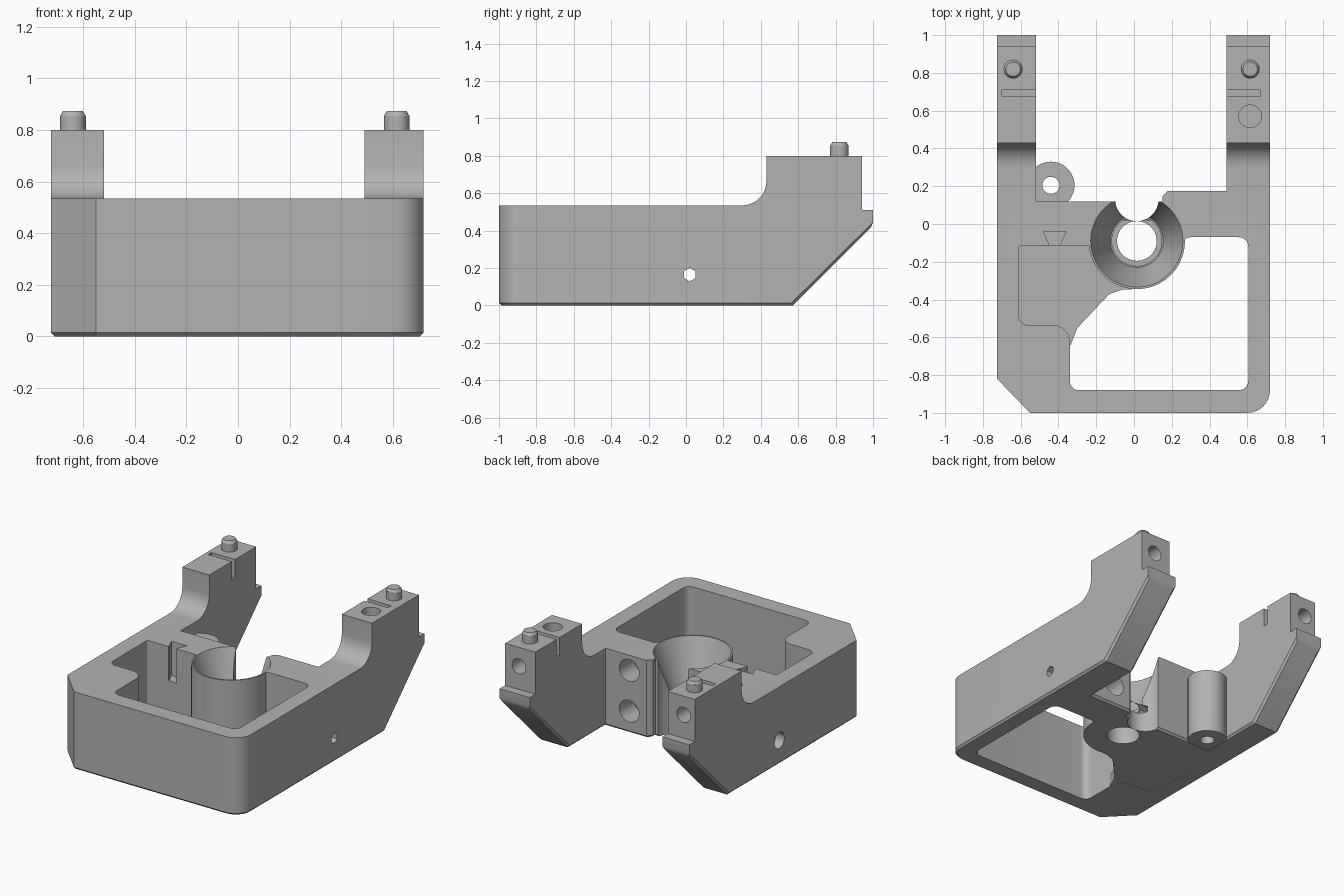
import bpy, bmesh, math
from mathutils import Vector, Matrix

cube = bpy.data.objects.get("Cube")
if cube:
    bpy.data.objects.remove(cube, do_unlink=True)

GREY = (0.45, 0.45, 0.45, 1)
mat = bpy.data.materials.new("machined grey")
mat.use_nodes = True
mat.diffuse_color = GREY
mat.node_tree.nodes["Principled BSDF"].inputs["Base Color"].default_value = GREY


def add(name, bm):
    bmesh.ops.recalc_face_normals(bm, faces=bm.faces)
    mesh = bpy.data.meshes.new(name)
    bm.to_mesh(mesh)
    bm.free()
    mesh.materials.append(mat)
    obj = bpy.data.objects.new(name, mesh)
    bpy.context.collection.objects.link(obj)
    return obj


def rounded(corners, steps=8):
    """Outline from (x, y[, radius]) corners, with filleted corners."""
    out = []
    for i, c in enumerate(corners):
        p = Vector(c[:2])
        if len(c) == 2:
            out.append(p)
            continue
        a = (Vector(corners[i - 1][:2]) - p).normalized()
        b = (Vector(corners[(i + 1) % len(corners)][:2]) - p).normalized()
        half = a.angle(b) / 2
        centre = p + (a + b).normalized() * c[2] / math.sin(half)
        start = p + a * c[2] / math.tan(half) - centre
        end = p + b * c[2] / math.tan(half) - centre
        turn = -start.angle_signed(end)
        for k in range(steps + 1):
            out.append(centre + Matrix.Rotation(turn * k / steps, 2) @ start)
    return out


def prism(name, corners, lo, hi, along_x=False):
    bm = bmesh.new()
    pts = rounded(corners)
    place = (lambda p, h: (h, p.x, p.y)) if along_x else (lambda p, h: (p.x, p.y, h))
    low = [bm.verts.new(place(p, lo)) for p in pts]
    top = [bm.verts.new(place(p, hi)) for p in pts]
    bm.faces.new(low)
    bm.faces.new(top)
    for i in range(len(pts)):
        bm.faces.new((low[i - 1], low[i], top[i], top[i - 1]))
    return add(name, bm)


def rod(name, start, end, r, r_end=None, sides=40):
    start, end = Vector(start), Vector(end)
    axis = end - start
    bm = bmesh.new()
    bmesh.ops.create_cone(bm, cap_ends=True, segments=sides, radius1=r,
                          radius2=r if r_end is None else r_end, depth=axis.length)
    turn = axis.to_track_quat("Z", "Y").to_matrix().to_4x4()
    bm.transform(Matrix.Translation((start + end) / 2) @ turn)
    return add(name, bm)


def post(name, x, y, lo, hi, r, r_end=None):
    return rod(name, (x, y, lo), (x, y, hi), r, r_end)


def combine(target, other, operation="DIFFERENCE"):
    mod = target.modifiers.new("combine", "BOOLEAN")
    mod.operation, mod.solver, mod.object = operation, "EXACT", other
    bpy.context.view_layer.update()
    graph = bpy.context.evaluated_depsgraph_get()
    mesh = bpy.data.meshes.new_from_object(target.evaluated_get(graph))
    target.modifiers.clear()
    target.data = mesh
    bpy.data.objects.remove(other, do_unlink=True)


# Body: side profile crossed with the plan outline
side = [(-1, 0), (.57, 0), (1, .43), (1, .51), (.94, .51), (.94, .8),
        (.43, .8), (.43, .535, .13), (-1, .535)]
plan = [(-.725, -.82), (-.55, -1), (.72, -1, .12), (.72, 1.1), (.49, 1.1), (.49, .175),
        (.18, .175), (.15, .145), (.15, .12), (-.52, .12), (-.52, 1.1), (-.725, 1.1)]
body = prism("body", side, -.9, .9, along_x=True)
combine(body, prism("outline", plan, -.2, 1.2), "INTERSECT")

# Chamfer round the underside
bm = bmesh.new()
bm.from_mesh(body.data)
bm.normal_update()
rim = []
for e in bm.edges:
    if len(e.link_faces) == 2:
        low, high = sorted(f.normal.z for f in e.link_faces)
        if low < -.5 and abs(high) < .3:
            rim.append(e)
bmesh.ops.bevel(bm, geom=rim, offset=.014, segments=1, affect="EDGES", clamp_overlap=True)
bm.to_mesh(body.data)
bm.free()

# Round rear boss with a recess above it
combine(body, post("boss", -.44, .205, .004, .45, .125), "UNION")
combine(body, post("recess", -.44, .205, .45, .6, .125))

# Open pocket, leaving the funnel housing and the side boss
pocket = prism("pocket", [(-.34, -.88, .05), (.605, -.88, .05), (.605, -.07, .05),
               (.265, -.07, .05), (.22, -.2), (-.22, -.115), (-.61, -.115, .01),
               (-.61, -.535, .05), (-.34, -.535, .09)], -.1, .7)
CX, CY = .015, -.09
combine(pocket, post("housing", CX, CY, -.2, .8, .255))
combine(pocket, post("side_boss", .615, -.45, -.2, .8, .115))
combine(body, pocket)

# Funnel, its bore and the opening at the back
combine(body, post("cone", CX, CY, .25, .545, .14, .248))
combine(body, post("seat", CX, CY, .2, .26, .132))
combine(body, post("bore", CX, CY, -.1, .3, .105))
combine(body, post("rear_opening", CX, .13, -.1, .7, .115))

# Vertical screw holes, counterbored from below
for x, y in ((-.44, .205), (-.45, -.65), (.615, -.45)):
    combine(body, post("screw_hole", x, y, -.1, .7, .045))
    combine(body, post("counterbore", x, y, -.1, .12, .08))

# Dovetail slot and hole in the pocket wall
combine(body, prism("dovetail", [(-.45, -.13), (-.39, -.13), (-.39, -.105),
                    (-.36, -.04), (-.48, -.04), (-.45, -.105)], .3, .6))
combine(body, rod("wall_hole", (-.42, -.2, .2), (-.42, -.02, .2), .06))

# Rear face holes and the cross hole through both sides
for z in (.15, .43):
    combine(body, rod("rear_hole", (.31, .3, z), (.31, .02, z), .075))
combine(body, rod("cross_hole", (-.9, .02, .165), (.9, .02, .165), .036, sides=6))
for s in (-1, 1):
    combine(body, rod("side_counterbore", (s * .66, .02, .165), (s * .9, .02, .165), .055))

# Arm details: top hole, slot and end hole, with a pin on each
for label, x, lo, hi in (("right", -.64, -.7, -.45), ("left", .615, .4, .67)):
    combine(body, post("arm_hole", x, .57, .6, .9, .06))
    combine(body, post("arm_pilot", x, .57, .5, .65, .04))
    combine(body, prism("arm_slot", [(lo, .675), (hi, .675), (hi, .71), (lo, .71)], .67, .9))
    combine(body, rod("end_hole", (x, 1.1, .67), (x, .8, .67), .052))
    pin = post(label + "_pin", x, .82, .78, .855, .05)
    combine(pin, post("tip", x, .82, .854, .873, .05, .038), "UNION")

# Floor plate under the left part of the pocket
floor = prism("pocket_floor", [(-.65, -.1), (-.2, -.1), (-.12, -.25), (0, -.3), (0, -.345),
              (-.06, -.347), (-.13, -.37, .05), (-.3, -.55, .05), (-.335, -.64), (-.35, -.64),
              (-.4, -.55), (-.65, -.56)], .001, .08)
for x in (-.5, -.33):
    combine(floor, post("floor_hole", x, -.25, .03, .1, .022))

for obj in bpy.context.scene.objects:
    obj.select_set(obj.type == "MESH")
bpy.context.view_layer.objects.active = body
bpy.ops.object.shade_smooth_by_angle(angle=math.radians(30))
